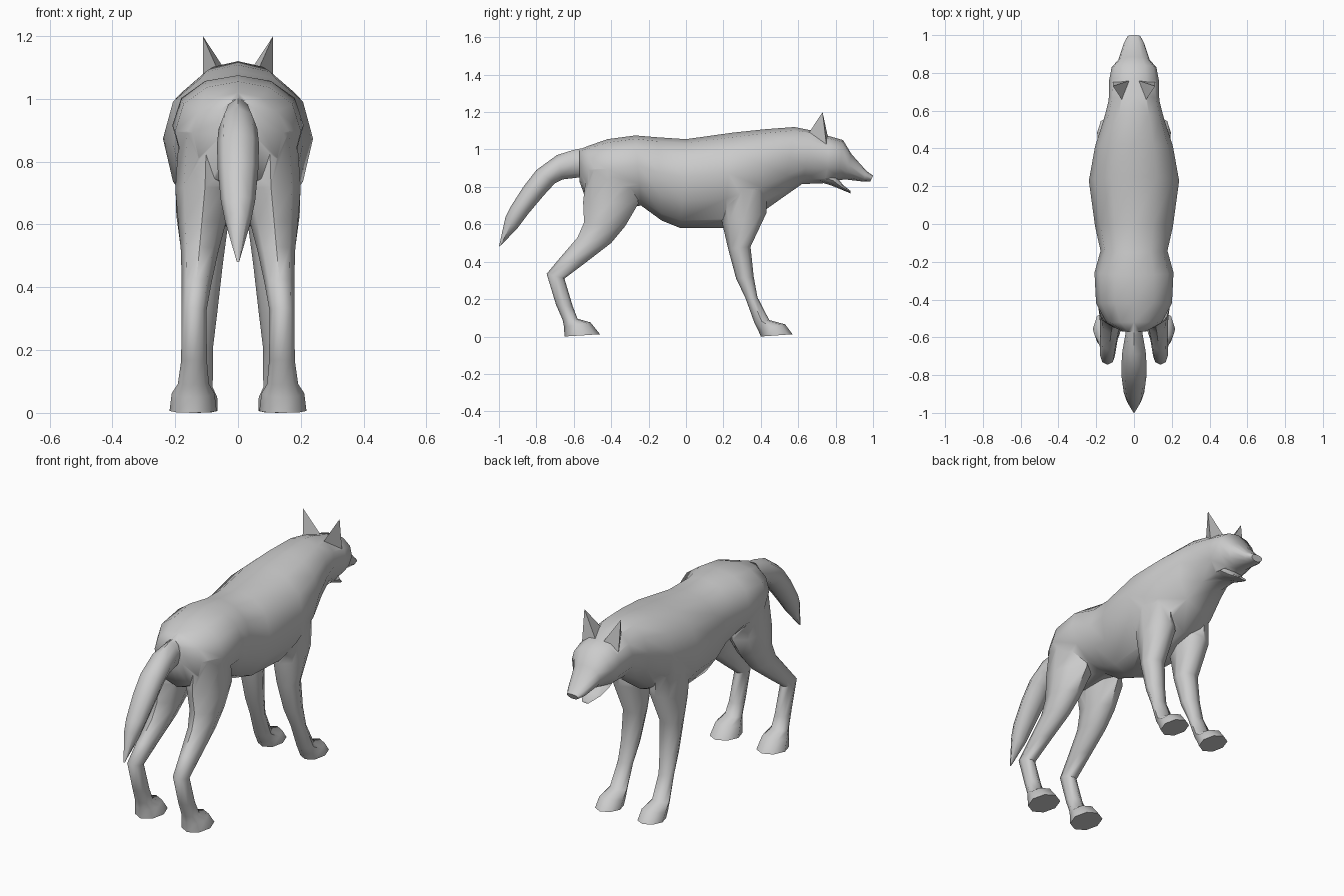
import bpy, bmesh
from math import sin, cos, pi, radians


def obj_from_bmesh(name, bm):
    bmesh.ops.recalc_face_normals(bm, faces=bm.faces)
    me = bpy.data.meshes.new(name)
    bm.to_mesh(me)
    bm.free()
    ob = bpy.data.objects.new(name, me)
    bpy.context.collection.objects.link(ob)
    return ob


def loft(name, rings, sides, xc=0.0, side=1, bias=0.0):
    """Each ring: (y, z) upper/front point, (y, z) lower/back point, half width[, x centre]."""
    bm = bmesh.new()
    loops = []
    for (y1, z1), (y2, z2), hw, *cx in rings:
        x0 = (cx[0] if cx else xc) * side
        loop = []
        for i in range(sides):
            a = 2 * pi * i / sides
            t = 0.5 + 0.5 * (cos(a) + bias * sin(a) ** 2)
            loop.append(bm.verts.new((x0 + hw * 1.03 * sin(a), y2 + (y1 - y2) * t, z2 + (z1 - z2) * t)))
        loops.append(loop)
    for p, q in zip(loops, loops[1:]):
        for i in range(sides):
            j = (i + 1) % sides
            bm.faces.new((p[i], p[j], q[j], q[i]))
    bm.faces.new(loops[0])
    bm.faces.new(loops[-1])
    return obj_from_bmesh(name, bm)


# Torso, neck and head with upper muzzle
body = loft("wolf_body", [
    ((-.57, 1.00), (-.57, .83), .06),
    ((-.52, 1.02), (-.53, .72), .14),
    ((-.42, 1.055), (-.42, .68), .195),
    ((-.27, 1.075), (-.24, .70), .203),
    ((-.15, 1.065), (-.13, .62), .172),
    ((0, 1.055), (-.03, .58), .20),
    ((.25, 1.09), (.20, .58), .232),
    ((.42, 1.108), (.40, .66), .20),
    ((.58, 1.12), (.52, .745), .155),
    ((.68, 1.10), (.62, .815), .13),
    ((.77, 1.07), (.75, .82), .128),
    ((.84, 1.05), (.815, .835), .115),
    ((.885, .975), (.85, .84), .08),
    ((.965, .885), (.95, .828), .052),
    ((1.0, .86), (.985, .828), .033)], 12, bias=.15)

# Lower jaw
parts = [loft("lower_jaw", [
    ((.70, .88), (.70, .83), .06),
    ((.80, .86), (.77, .81), .075),
    ((.84, .81), (.82, .79), .055),
    ((.88, .778), (.88, .765), .022)], 8)]

# Tail
parts.append(loft("tail", [
    ((-.48, 1.02), (-.48, .87), .035),
    ((-.60, .998), (-.575, .85), .045),
    ((-.69, .97), (-.66, .84), .06),
    ((-.80, .89), (-.70, .82), .065),
    ((-.87, .80), (-.76, .755), .063),
    ((-.94, .69), (-.84, .66), .053),
    ((-.965, .64), (-.90, .58), .04),
    ((-1.0, .48), (-.985, .492), .005)], 8))

for s, label in ((1, "right"), (-1, "left")):
    # Hind leg: thigh, hock and paw
    parts.append(loft("hind_leg_" + label, [
        ((-.26, .88), (-.53, .90), .085, .10),
        ((-.255, .71), (-.55, .72), .092, .105),
        ((-.325, .59), (-.545, .61), .073, .115),
        ((-.40, .50), (-.58, .53), .058, .122),
        ((-.53, .40), (-.67, .425), .046, .132),
        ((-.65, .31), (-.745, .335), .038, .14),
        ((-.605, .16), (-.695, .17), .04, .14),
        ((-.58, .095), (-.66, .09), .048, .142),
        ((-.51, .075), (-.652, .05), .066, .143),
        ((-.46, .012), (-.65, 0), .073, .143),
        ((-.46, 0), (-.65, -.0), .073, .143)][:-1], 8, side=s))
    # Front leg and paw
    parts.append(loft("front_leg_" + label, [
        ((.43, .86), (.17, .83), .085, .115),
        ((.43, .66), (.195, .60), .082, .112),
        ((.345, .48), (.225, .47), .062, .112),
        ((.362, .32), (.268, .31), .05, .118),
        ((.382, .21), (.318, .205), .044, .125),
        ((.445, .088), (.365, .075), .048, .13),
        ((.53, .065), (.385, .035), .062, .13),
        ((.57, .012), (.40, 0), .063, .13)], 8, side=s))
    # Ear: pointed pyramid sunk into the head
    bm = bmesh.new()
    pts = [(.112, .73, 1.2), (.112, .755, .99), (.02, .76, 1.06), (.055, .645, 1.07)]
    v = [bm.verts.new((x * s, y, z)) for x, y, z in pts]
    for f in ((0, 1, 2), (0, 2, 3), (0, 3, 1), (1, 3, 2)):
        bm.faces.new([v[i] for i in f])
    parts.append(obj_from_bmesh("ear_" + label, bm))

# Fuse all parts into one skin
bpy.context.view_layer.objects.active = body
for p in parts:
    m = body.modifiers.new("fuse", 'BOOLEAN')
    m.operation, m.solver, m.object = 'UNION', 'EXACT', p
    bpy.ops.object.modifier_apply(modifier=m.name)
    bpy.data.objects.remove(p, do_unlink=True)

bpy.ops.object.select_all(action='DESELECT')
body.select_set(True)
bpy.ops.object.shade_smooth_by_angle(angle=radians(55))
